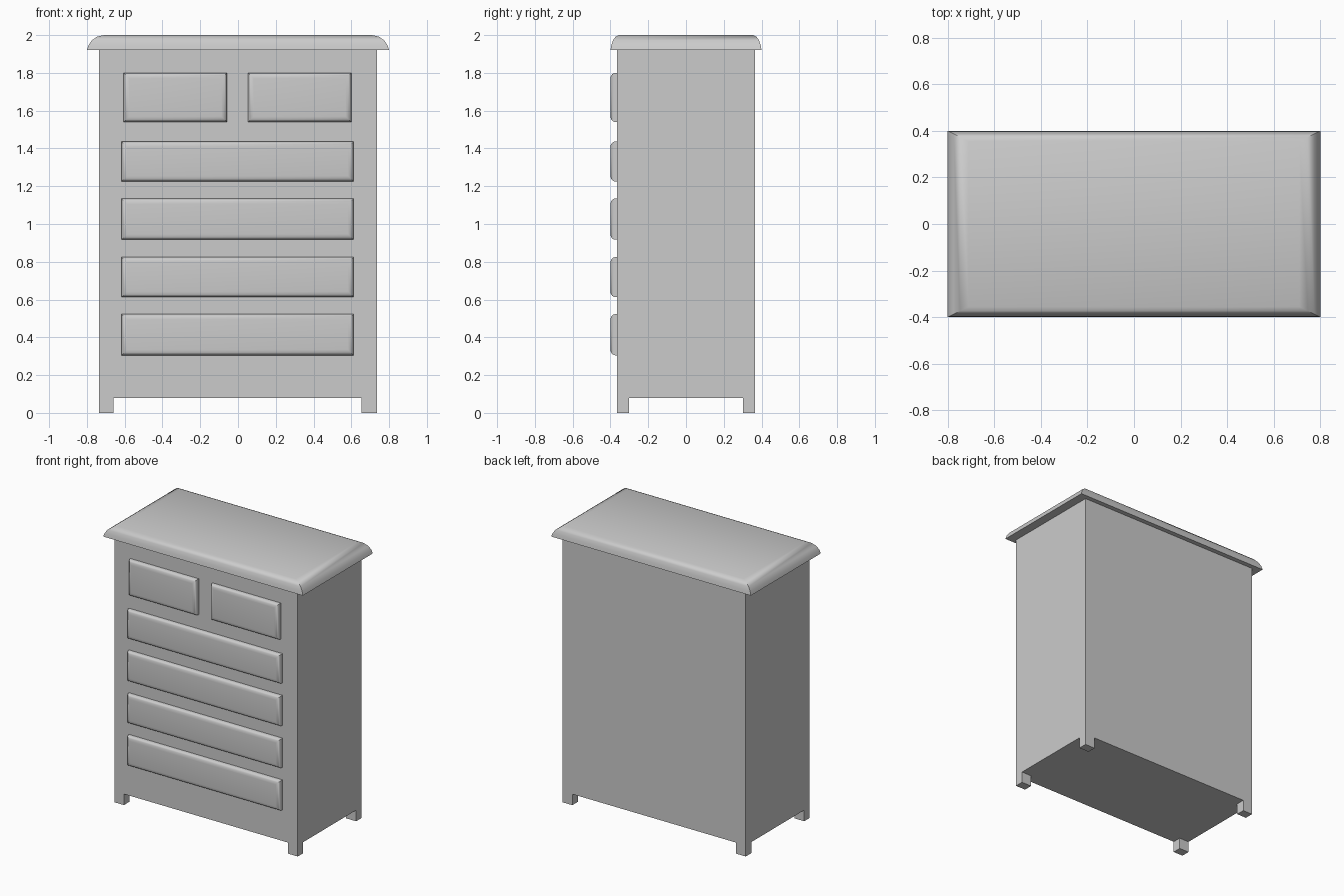
import bpy
import bmesh
import math

if "Cube" in bpy.data.objects:
    bpy.data.objects.remove(bpy.data.objects["Cube"])


def new_object(name, bm):
    bmesh.ops.recalc_face_normals(bm, faces=bm.faces)
    mesh = bpy.data.meshes.new(name)
    bm.to_mesh(mesh)
    bm.free()
    obj = bpy.data.objects.new(name, mesh)
    bpy.context.collection.objects.link(obj)
    return obj


def box(name, x0, x1, y0, y1, z0, z1):
    bm = bmesh.new()
    bmesh.ops.create_cube(bm, size=1)
    for v in bm.verts:
        v.co = ((x0 + x1) / 2 + v.co.x * (x1 - x0),
                (y0 + y1) / 2 + v.co.y * (y1 - y0),
                (z0 + z1) / 2 + v.co.z * (z1 - z0))
    return new_object(name, bm)


def lofted_slab(name, half_u, half_v, profile, place):
    """Stack mitred rectangles; profile rows are (inset u, inset v, height)."""
    bm = bmesh.new()
    rings = []
    for iu, iv, h in profile:
        u, v = half_u - iu, half_v - iv
        rings.append([bm.verts.new(place(a * u, b * v, h))
                      for a, b in ((-1, -1), (1, -1), (1, 1), (-1, 1))])
    for lo, hi in zip(rings, rings[1:]):
        for i in range(4):
            j = (i + 1) % 4
            bm.faces.new((lo[i], lo[j], hi[j], hi[i]))
    bm.faces.new(rings[0])
    bm.faces.new(rings[-1])
    obj = new_object(name, bm)
    bpy.ops.object.select_all(action='DESELECT')
    obj.select_set(True)
    bpy.context.view_layer.objects.active = obj
    bpy.ops.object.shade_smooth_by_angle(angle=math.radians(35))
    return obj


# Carcass: one block, slotted both ways underneath to leave four feet
carcass = box("carcass", -0.735, 0.735, -0.366, 0.366, 0, 1.92)
slots = (box("foot_slot_front", -0.658, 0.655, -1, 1, -0.2, 0.08),
         box("foot_slot_side", -1, 1, -0.303, 0.302, -0.2, 0.08))
for slot in slots:
    cut = carcass.modifiers.new(slot.name, 'BOOLEAN')
    cut.operation = 'DIFFERENCE'
    cut.solver = 'EXACT'
    cut.object = slot
    slot.hide_render = True
    bpy.context.view_layer.objects.active = carcass
    bpy.ops.object.modifier_apply(modifier=cut.name)
    bpy.data.objects.remove(slot)

# Overhanging top with a rounded, mitred edge
edge = ((0, 0), (0.09, 0.32), (0.29, 0.65), (0.6, 0.9), (1, 1))
lofted_slab("top", 0.8, 0.4,
            [(0.09 * t, 0.045 * t, 1.92 + 0.08 * h) for t, h in edge],
            lambda u, v, h: (u, v, h))

# Drawer fronts with softly rounded edges
round_edge = [(0, 0, -0.01)] + [
    (0.03 * (1 - math.cos(a)), 0.03 * (1 - math.cos(a)), 0.01 + 0.026 * math.sin(a))
    for a in (math.radians(18 * i) for i in range(6))]


def drawer(name, x0, x1, z0, z1):
    cx, cz = (x0 + x1) / 2, (z0 + z1) / 2
    lofted_slab(name, (x1 - x0) / 2, (z1 - z0) / 2, round_edge,
                lambda u, v, h: (cx + u, -0.364 - h, cz + v))


drawer("small_drawer_left", -0.605, -0.058, 1.54, 1.80)
drawer("small_drawer_right", 0.053, 0.60, 1.54, 1.80)
for i, (z0, z1) in enumerate(((1.225, 1.437), (0.917, 1.135),
                              (0.613, 0.825), (0.305, 0.523))):
    drawer(f"wide_drawer_{i + 1}", -0.617, 0.612, z0, z1)
